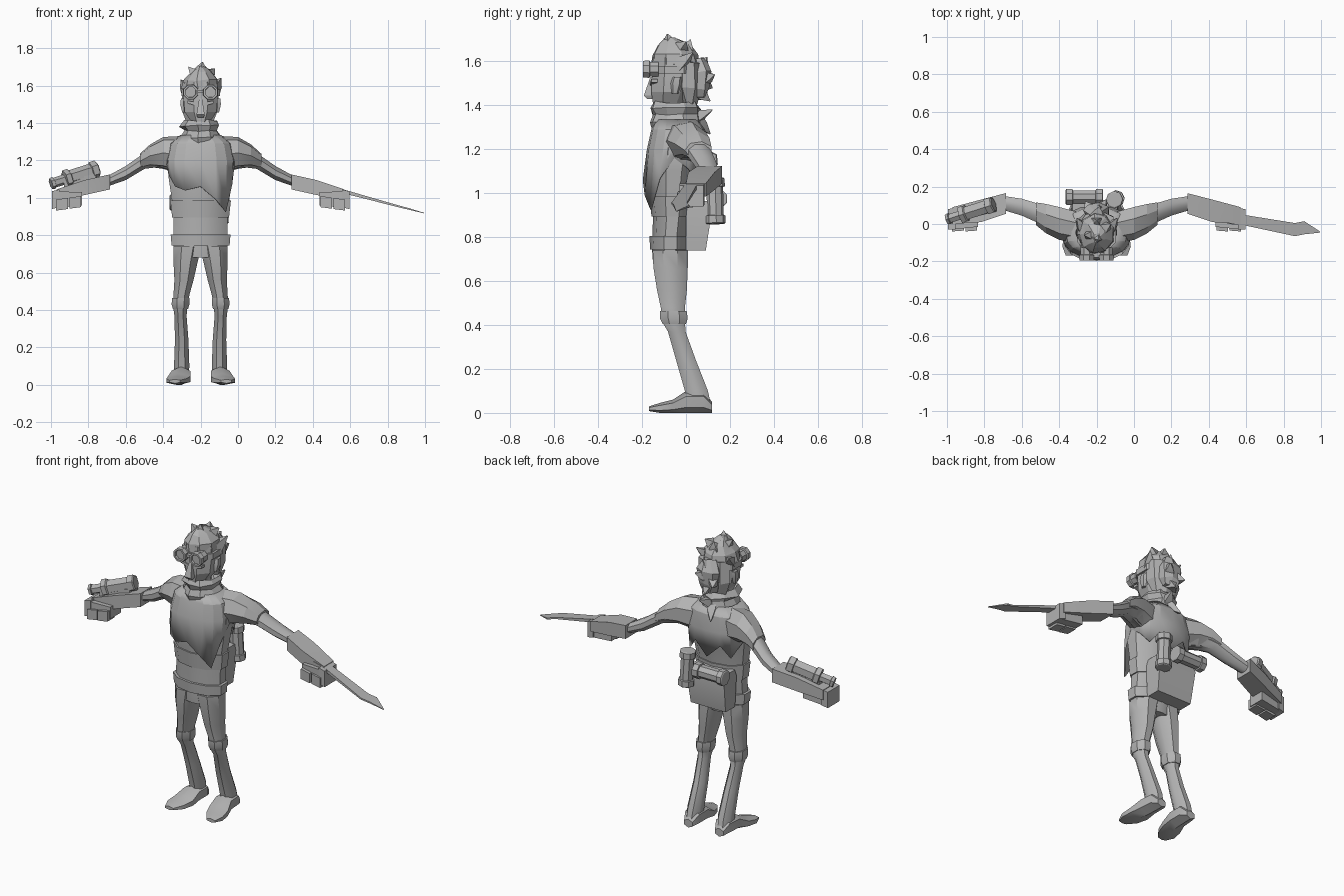
import bpy, bmesh, math, random
from mathutils import Vector

random.seed(4)
CX = -0.2  # body centre line
grey = bpy.data.materials.new("plain_grey")
grey.diffuse_color = (0.45, 0.45, 0.45, 1)


def add(name, verts, faces, mirror=False, angle=30):
    if mirror:
        verts = [(2 * CX - v[0], v[1], v[2]) for v in verts]
    me = bpy.data.meshes.new(name)
    me.from_pydata([tuple(v) for v in verts], [], faces)
    bm = bmesh.new()
    bm.from_mesh(me)
    bmesh.ops.recalc_face_normals(bm, faces=bm.faces)
    bm.to_mesh(me)
    bm.free()
    me.materials.append(grey)
    ob = bpy.data.objects.new(name, me)
    bpy.context.collection.objects.link(ob)
    bpy.ops.object.select_all(action='DESELECT')
    ob.select_set(True)
    bpy.context.view_layer.objects.active = ob
    bpy.ops.object.shade_smooth_by_angle(angle=math.radians(angle))
    return ob


def loft(name, axis, n, rings, mirror=False, jitter=0, angle=30):
    """Rings are (position on axis, low a, high a, low b, high b)."""
    ang = [math.pi * (2 * i + 1) / n for i in range(n)]
    mc = max(abs(math.cos(a)) for a in ang)
    ms = max(abs(math.sin(a)) for a in ang)
    verts = []
    for t, a0, a1, b0, b1 in rings:
        for w in ang:
            a = (a0 + a1) / 2 + (a1 - a0) / 2 * math.cos(w) / mc
            b = (b0 + b1) / 2 + (b1 - b0) / 2 * math.sin(w) / ms
            p = {'x': (t, a, b), 'y': (a, t, b), 'z': (a, b, t)}[axis]
            verts.append([c + random.uniform(-jitter, jitter) for c in p])
    faces = [(r * n + i, r * n + (i + 1) % n, (r + 1) * n + (i + 1) % n, (r + 1) * n + i)
             for r in range(len(rings) - 1) for i in range(n)]
    faces += [tuple(range(n)), tuple(range(len(verts) - n, len(verts)))]
    return add(name, verts, faces, mirror, angle)


def rod(name, p, q, profile, n=8, mirror=False):
    """Turned part from p to q; profile is (fraction, radius)."""
    p, q = Vector(p), Vector(q)
    rot = (q - p).to_track_quat('Z', 'Y')
    verts = [p + (q - p) * f + rot @ Vector((r * math.cos(w), r * math.sin(w), 0))
             for f, r in profile for w in [math.pi * (2 * i + 1) / n for i in range(n)]]
    faces = [(k * n + i, k * n + (i + 1) % n, (k + 1) * n + (i + 1) % n, (k + 1) * n + i)
             for k in range(len(profile) - 1) for i in range(n)]
    faces += [tuple(range(n)), tuple(range(len(verts) - n, len(verts)))]
    return add(name, verts, faces, mirror)


def spike(name, p, q, r, n=4):
    return rod(name, p, q, [(0, r), (0.45, r * 0.75), (1, 0.003)], n)


# Torso, sash and belt
loft("torso", 'z', 10, [(.68, -.335, -.065, -.15, .0), (.75, -.345, -.055, -.155, .01),
     (.9, -.345, -.055, -.15, .03), (1.0, -.355, -.045, -.16, .04), (1.1, -.37, -.03, -.17, .06),
     (1.2, -.38, -.02, -.165, .08), (1.28, -.35, -.05, -.15, .07), (1.34, -.28, -.12, -.12, .04)])
loft("sash", 'z', 10, [(.895, -.352, -.048, -.157, .035), (.985, -.362, -.038, -.167, .045)])
loft("belt", 'z', 10, [(.745, -.355, -.045, -.163, .022), (.805, -.36, -.04, -.167, .025)])

# Short cape with a ragged hem, one long tail in front
hem = [1.06, .99, .925, 1.07, 1.16, 1.11, 1.05, 1.12, 1.04, 1.12, 1.05, 1.12, 1.16, 1.12, 1.06, 1.04]
verts = []
for rx, y0, y1, z in [(.11, -.14, .055, 1.335), (.165, -.158, .085, 1.29), (.185, -.178, .098, 1.2),
                      (.18, -.197, .09, None)]:
    for k, h in enumerate(hem):
        w = 2 * math.pi * k / 16
        sy = -math.cos(w)
        verts.append((CX + rx * math.copysign(abs(math.sin(w)) ** .8, math.sin(w)),
                      (y0 + y1) / 2 + (y1 - y0) / 2 * math.copysign(abs(sy) ** .8, sy), z or h))
faces = [(r * 16 + i, r * 16 + (i + 1) % 16, (r + 1) * 16 + (i + 1) % 16, (r + 1) * 16 + i)
         for r in range(3) for i in range(16)]
cape = add("cape", verts, faces, angle=15)
solid = cape.modifiers.new("cloth", 'SOLIDIFY')
solid.thickness = 0.008

# Scarf round the neck, with a knot behind
loft("scarf", 'z', 9, [(1.285, -.29, -.11, -.15, .06), (1.32, -.315, -.085, -.168, .075),
     (1.36, -.29, -.11, -.15, .06), (1.385, -.31, -.09, -.165, .07), (1.415, -.29, -.11, -.15, .05),
     (1.385, -.26, -.14, -.12, .02)], jitter=.006, angle=15)
spike("scarf_knot", (-.2, .03, 1.34), (-.17, .12, 1.38), .04)
spike("scarf_end", (-.2, .04, 1.34), (-.24, .11, 1.27), .04)

# Head and face
loft("head", 'z', 8, [(1.36, -.25, -.15, -.11, .0), (1.405, -.25, -.15, -.15, .0),
     (1.46, -.285, -.115, -.158, .03), (1.55, -.293, -.107, -.155, .04),
     (1.62, -.285, -.115, -.15, .04)], angle=20)
loft("nose", 'z', 4, [(1.43, -.217, -.183, -.178, -.14), (1.445, -.222, -.178, -.192, -.14),
                      (1.53, -.208, -.192, -.162, -.14)], angle=15)
for s, m in (("left", False), ("right", True)):
    loft("brow_" + s, 'x', 4, [(-.185, -.163, -.14, 1.49, 1.508), (-.13, -.158, -.13, 1.505, 1.52)], m)
    loft("ear_" + s, 'z', 5, [(1.455, -.12, -.1, -.065, -.035), (1.5, -.12, -.088, -.07, -.02),
                              (1.53, -.12, -.092, -.06, -.02)], m)
    # Goggle cup with inset lens
    rod("goggle_" + s, (-.147, -.125, 1.565), (-.147, -.195, 1.565),
        [(0, .036), (.55, .036), (.6, .043), (1, .041), (1, .03), (.8, .029)], 8, m)
loft("goggle_bridge", 'x', 4, [(-.22, -.18, -.15, 1.56, 1.575), (-.18, -.18, -.15, 1.56, 1.575)])
loft("goggle_strap", 'z', 8, [(1.545, -.303, -.097, -.16, .055), (1.58, -.303, -.097, -.16, .055)])

# Hair: crown, back, bun and spikes
loft("hair_crown", 'z', 9, [(1.585, -.302, -.098, -.157, .055), (1.63, -.29, -.11, -.153, .05),
     (1.675, -.255, -.145, -.13, .02), (1.705, -.22, -.18, -.1, -.05)], jitter=.006, angle=12)
loft("hair_back", 'z', 7, [(1.41, -.27, -.13, -.02, .05), (1.48, -.305, -.095, -.045, .07),
     (1.6, -.3, -.1, -.05, .065)], jitter=.007, angle=12)
loft("hair_bun", 'z', 7, [(1.43, -.24, -.16, .03, .09), (1.48, -.265, -.135, .02, .1),
     (1.55, -.27, -.13, .02, .115), (1.61, -.23, -.17, .03, .085)], jitter=.01, angle=12)
for i, (p, q, r) in enumerate([
        ((-.2, -.07, 1.66), (-.19, -.085, 1.725), .045), ((-.22, -.06, 1.65), (-.265, -.06, 1.70), .04),
        ((-.17, -.03, 1.65), (-.125, -.0, 1.69), .045), ((-.2, -.0, 1.64), (-.2, .02, 1.70), .045),
        ((-.13, -.03, 1.58), (-.09, .03, 1.64), .04), ((-.27, -.03, 1.58), (-.305, .03, 1.63), .04),
        ((-.2, .06, 1.56), (-.18, .095, 1.62), .04), ((-.18, .08, 1.52), (-.15, .13, 1.54), .04),
        ((-.23, .07, 1.5), (-.26, .12, 1.48), .04), ((-.2, .06, 1.46), (-.2, .11, 1.42), .04)]):
    spike("hair_spike_%d" % i, p, q, r)

for s, m in (("left", False), ("right", True)):
    # Legs, knee bands and feet
    loft("leg_" + s, 'z', 8, [(.74, -.205, -.055, -.152, .008), (.66, -.185, -.055, -.148, .008),
         (.56, -.162, -.06, -.132, .004), (.48, -.14, -.055, -.115, -.005),
         (.42, -.13, -.053, -.112, -.005), (.37, -.125, -.06, -.082, -.002),
         (.24, -.135, -.063, -.045, .045), (.1, -.14, -.058, -.005, .1),
         (.03, -.135, -.058, .0, .115)], m, angle=40)
    loft("knee_band_" + s, 'z', 8, [(.405, -.133, -.052, -.106, .0), (.43, -.14, -.045, -.118, .008),
         (.465, -.14, -.048, -.118, .003)], m)
    loft("foot_" + s, 'y', 6, [(.118, -.125, -.07, 0, .05), (.08, -.145, -.052, 0, .1),
         (.0, -.145, -.045, 0, .1), (-.06, -.145, -.025, 0, .06), (-.12, -.125, -.017, .0, .045),
         (-.168, -.09, -.035, .008, .03)], m, angle=40)
    # Arms, sleeves and gauntlets
    loft("arm_" + s, 'x', 8, [(-.08, -.09, .06, 1.14, 1.3), (.02, -.05, .085, 1.165, 1.28),
         (.1, .0, .105, 1.155, 1.24), (.2, .045, .135, 1.095, 1.17), (.3, .075, .15, 1.06, 1.115)],
         m, angle=40)
    loft("sleeve_" + s, 'x', 7, [(-.09, -.1, .075, 1.13, 1.33), (.0, -.085, .1, 1.155, 1.325),
         (.07, -.05, .115, 1.165, 1.285), (.125, -.005, .122, 1.155, 1.235)], m, angle=15)
    loft("gauntlet_" + s, 'x', 4, [(.285, .055, .165, 1.045, 1.125), (.42, .01, .13, 1.015, 1.095),
         (.57, .0, .09, .985, 1.045)], m)
    loft("hand_" + s, 'x', 4, [(.435, -.015, .085, .96, 1.03), (.575, -.03, .075, .945, 1.035)], m)
    for k in range(2):
        x = .44 + k * .07
        loft("finger_%d_%s" % (k, s), 'x', 4, [(x, -.035, .03, .95 - k * .01, 1.01 - k * .01),
             (x + .062, -.04, .03, .942 - k * .01, 1.0 - k * .01)], m)
    loft("knuckle_guard_" + s, 'x', 4, [(.555, -.03, .085, .95, 1.045), (.595, -.03, .08, .94, 1.035)], m)

# Blade in the left hand
loft("blade", 'x', 4, [(.5, .0, .055, 1.035, 1.055), (.58, -.005, .05, 1.02, 1.04),
     (.86, -.065, .005, .949, .959), (.91, -.055, .015, .937, .946), (.995, -.046, -.04, .917, .92)])

# Launcher tube on the right gauntlet
rod("launcher", (-.75, .105, 1.155), (-1.0, .025, 1.075),
    [(0, .04), (.02, .048), (.14, .048), (.15, .04), (.58, .04), (.6, .05), (.7, .05),
     (.71, .027), (.93, .027), (.94, .034), (1, .03)], 6)
loft("launcher_mount", 'x', 4, [(-.93, .02, .07, 1.01, 1.09), (-.76, .06, .11, 1.06, 1.13)])

# Back pouch, bedroll and canister
loft("pouch", 'z', 4, [(.74, -.325, -.095, .0, .09), (.93, -.335, -.085, .0, .12),
                       (.965, -.33, -.09, .01, .11)])
capped = [(0, .04), (.02, .046), (.18, .046), (.19, .038), (.8, .038), (.81, .046), (.98, .046), (1, .04)]
rod("bedroll", (-.365, .145, .975), (-.165, .145, .975), capped)
rod("canister", (-.095, .135, .86), (-.105, .13, 1.07), capped)
